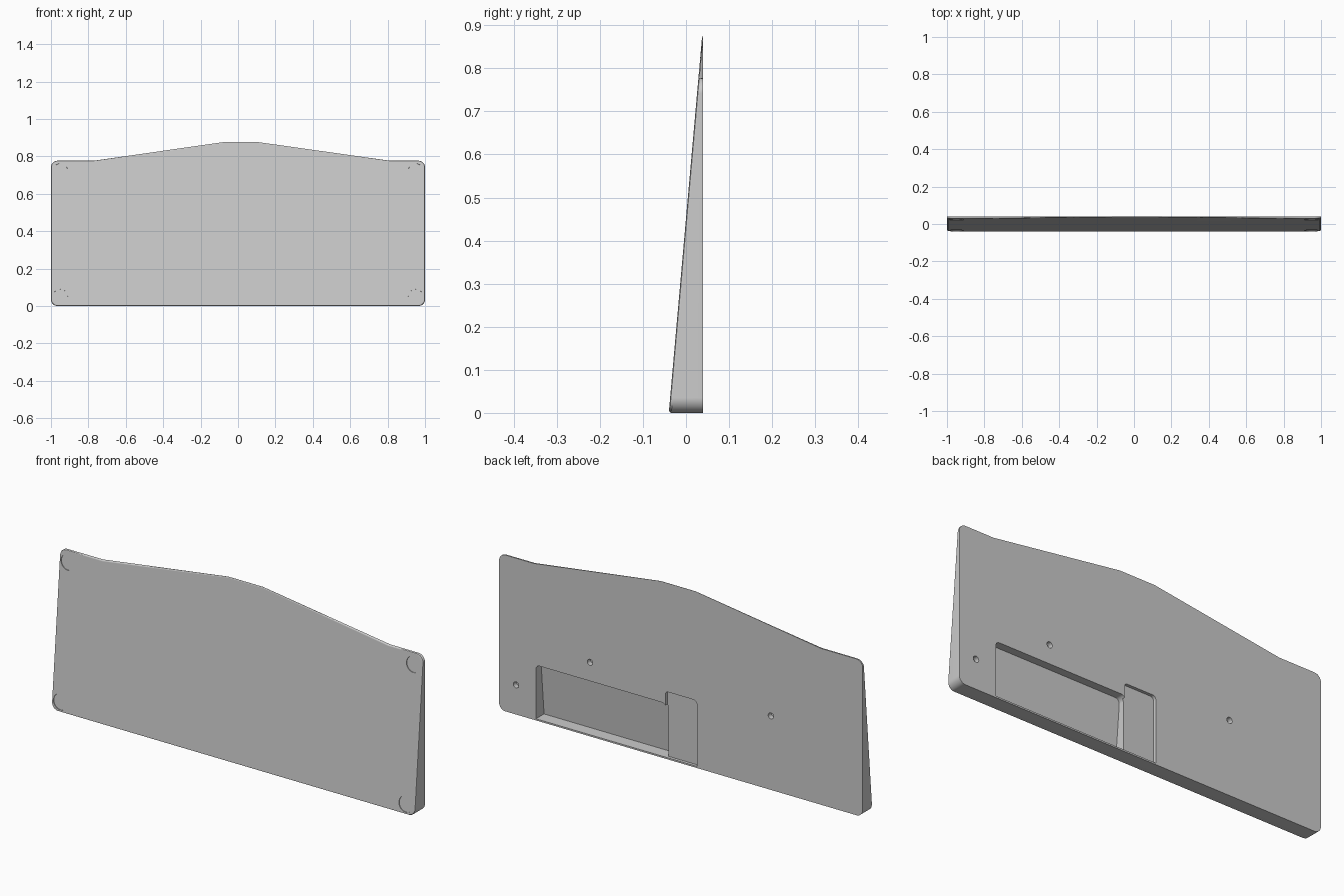
import bpy, bmesh, math
from mathutils import Vector, Matrix

if "Cube" in bpy.data.objects:
    bpy.data.objects.remove(bpy.data.objects["Cube"], do_unlink=True)

BACK = 0.04
SLOPE = 0.0885
TILT = math.atan(SLOPE)

grey = bpy.data.materials.new("plain_grey")
grey.use_nodes = True
grey.diffuse_color = (0.6, 0.6, 0.6, 1)
grey.node_tree.nodes["Principled BSDF"].inputs["Base Color"].default_value = (0.6, 0.6, 0.6, 1)


def front_y(z):
    """Depth of the leaning front plane at height z."""
    return -BACK + SLOPE * z


def rounded(corners, steps=8):
    """Outline of (x, z) points from (x, z, radius) corners."""
    pts = []
    for i, (x, z, r) in enumerate(corners):
        p = Vector((x, z))
        if r == 0:
            pts.append(p)
            continue
        a = (Vector(corners[i - 1][:2]) - p).normalized()
        b = (Vector(corners[(i + 1) % len(corners)][:2]) - p).normalized()
        half = a.angle(b) / 2
        centre = p + (a + b).normalized() * r / math.sin(half)
        start = p + a * r / math.tan(half) - centre
        end = p + b * r / math.tan(half) - centre
        sweep = math.pi - 2 * half
        for k in range(steps + 1):
            t = sweep * k / steps
            pts.append(centre + (start * math.sin(sweep - t) + end * math.sin(t)) / math.sin(sweep))
    return pts


def make_object(name, bm):
    bmesh.ops.recalc_face_normals(bm, faces=bm.faces)
    mesh = bpy.data.meshes.new(name)
    bm.to_mesh(mesh)
    bm.free()
    mesh.materials.append(grey)
    obj = bpy.data.objects.new(name, mesh)
    bpy.context.collection.objects.link(obj)
    return obj


def loft(name, rings):
    """Closed solid skinned through matching rings of points."""
    bm = bmesh.new()
    loops = [[bm.verts.new(p) for p in ring] for ring in rings]
    n = len(loops[0])
    for lo, hi in zip(loops, loops[1:]):
        for i in range(n):
            j = (i + 1) % n
            bm.faces.new((lo[i], lo[j], hi[j], hi[i]))
    bm.faces.new(loops[0])
    bm.faces.new(loops[-1])
    return make_object(name, bm)


def cylinder(name, x, y, z, radius, depth, angle):
    """Short cylinder with its axis along y, tipped by angle."""
    bm = bmesh.new()
    place = Matrix.Translation((x, y, z)) @ Matrix.Rotation(math.pi / 2 + angle, 4, "X")
    bmesh.ops.create_cone(bm, cap_ends=True, segments=32, radius1=radius,
                          radius2=radius, depth=depth, matrix=place)
    return make_object(name, bm)


# Wedge panel with a raised middle and a softly rounded front edge
outline = rounded([(-1, 0, 0.035), (1, 0, 0.035), (1, 0.777, 0.035), (0.81, 0.777, 0),
                   (0.11, 0.876, 0), (-0.08, 0.876, 0), (-0.77, 0.777, 0),
                   (-1, 0.777, 0.035)])
rings = []
for inset, depth in ((0.006, 0), (0.002, 0.002), (0, 0.006)):
    ring = []
    for x, z in outline:
        zi = z + inset * (0.438 - z) / 0.438
        ring.append((x * (1 - inset), min(front_y(zi) + depth, BACK - 0.001), zi))
    rings.append(ring)
rings.append([(x, BACK, z) for x, z in outline])
panel = loft("wedge_panel", rings)

cutters = []

# Deep back pocket, its floor parallel to the front
deep = rounded([(0.08, 0.008, 0), (0.797, 0.008, 0), (0.797, 0.275, 0.02), (0.08, 0.275, 0.025)])
cutters.append(loft("deep_pocket", [[(x, front_y(z) + 0.016, z) for x, z in deep],
                                    [(x, BACK + 0.05, z) for x, z in deep]]))

# Shallow pocket beside it
shallow = rounded([(-0.088, 0.008, 0), (0.085, 0.008, 0), (0.085, 0.335, 0.015), (-0.088, 0.335, 0.02)])
cutters.append(loft("shallow_pocket", [[(x, BACK - 0.015, z) for x, z in shallow],
                                       [(x, BACK + 0.06, z) for x, z in shallow]]))

# Screw holes in the back
for x, z in ((0.907, 0.147), (0.5, 0.368), (-0.495, 0.368)):
    cutters.append(cylinder("screw_hole", x, BACK, z, 0.015, 0.05, 0))

# Round foot recesses at the front corners
for x in (-0.95, 0.95):
    for z in (0.05, 0.722):
        cutters.append(cylinder("foot_recess", x, front_y(z), z, 0.04, 0.007, -TILT))

bpy.context.view_layer.objects.active = panel
for cutter in cutters:
    mod = panel.modifiers.new("cut", "BOOLEAN")
    mod.operation = "DIFFERENCE"
    mod.solver = "EXACT"
    mod.object = cutter
    bpy.ops.object.modifier_apply(modifier=mod.name)
    bpy.data.objects.remove(cutter, do_unlink=True)

# Smooth rounds, crisp edges
bpy.ops.object.select_all(action="DESELECT")
panel.select_set(True)
bpy.ops.object.shade_smooth_by_angle(angle=math.radians(30))
weighted = panel.modifiers.new("weighted_normals", "WEIGHTED_NORMAL")
weighted.keep_sharp = True
